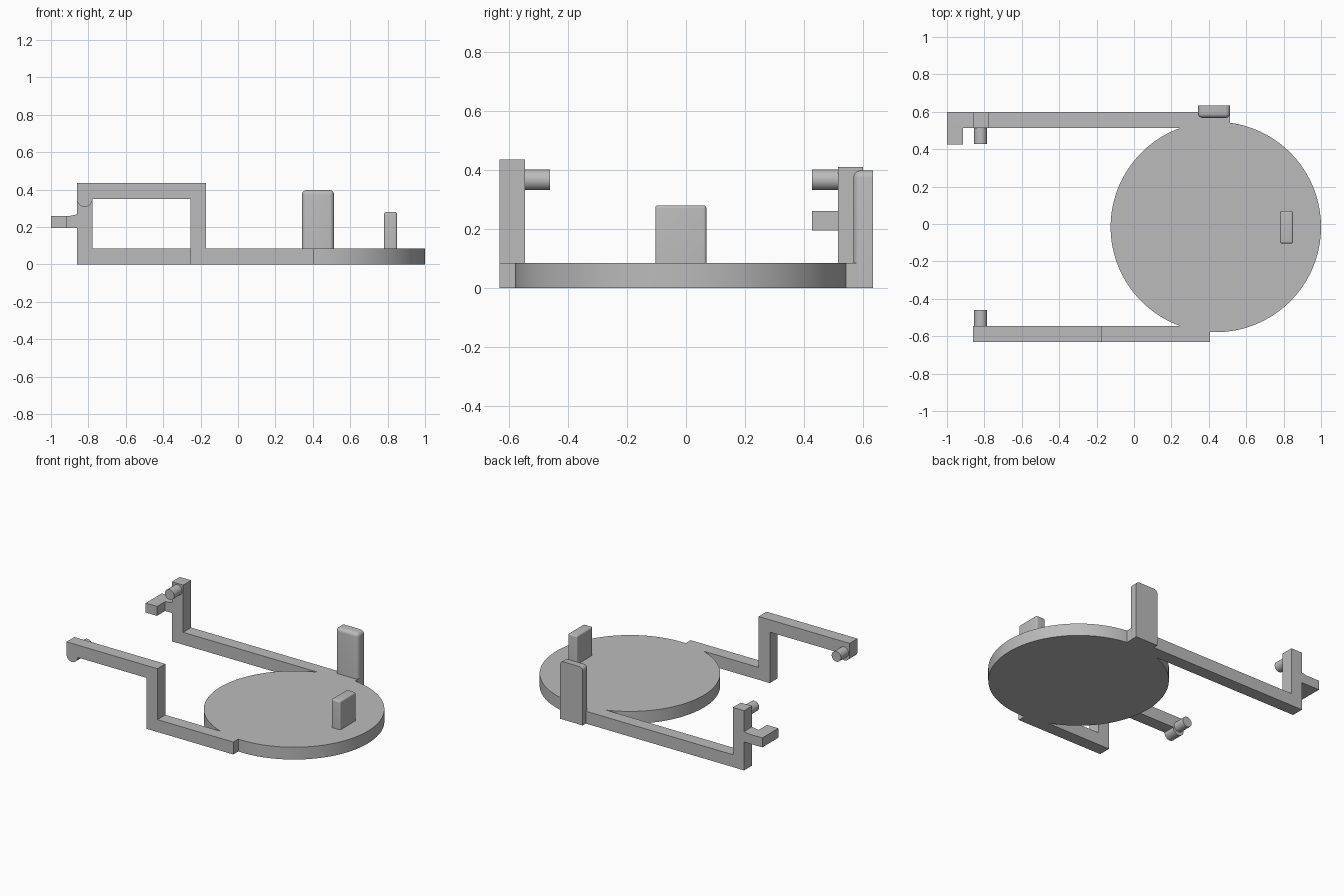
import bpy, bmesh, math
from mathutils import Matrix, Vector

if "Cube" in bpy.data.objects:
    bpy.data.objects.remove(bpy.data.objects["Cube"], do_unlink=True)

grey = bpy.data.materials.new("plain grey")
grey.use_nodes = True
GREY = (0.5, 0.5, 0.5, 1)
grey.diffuse_color = GREY
grey.node_tree.nodes["Principled BSDF"].inputs["Base Color"].default_value = GREY


def finish(name, bm):
    bmesh.ops.recalc_face_normals(bm, faces=bm.faces)
    mesh = bpy.data.meshes.new(name)
    bm.to_mesh(mesh)
    bm.free()
    mesh.materials.append(grey)
    obj = bpy.data.objects.new(name, mesh)
    bpy.context.collection.objects.link(obj)
    return obj


def smooth(obj):
    bpy.ops.object.select_all(action="DESELECT")
    obj.select_set(True)
    bpy.context.view_layer.objects.active = obj
    bpy.ops.object.shade_smooth_by_angle(angle=math.radians(30))


def extrude(name, points, y0, y1):
    """Extrude an outline in the x-z plane from y0 to y1."""
    bm = bmesh.new()
    face = bm.faces.new([bm.verts.new((x, y0, z)) for x, z in points])
    new = bmesh.ops.extrude_face_region(bm, geom=[face])["geom"]
    verts = [v for v in new if isinstance(v, bmesh.types.BMVert)]
    bmesh.ops.translate(bm, verts=verts, vec=(0, y1 - y0, 0))
    return finish(name, bm)


def cylinder(name, radius, depth, centre, along_y=False, sides=48):
    bm = bmesh.new()
    turn = Matrix.Rotation(math.pi / 2, 4, "X") if along_y else Matrix()
    bmesh.ops.create_cone(bm, cap_ends=True, segments=sides, radius1=radius,
                          radius2=radius, depth=depth,
                          matrix=Matrix.Translation(centre) @ turn)
    return finish(name, bm)


def tab(name, lo, hi, radius, rounded):
    """Upright block whose edges chosen by the rule are rounded."""
    lo, hi = Vector(lo), Vector(hi)
    bm = bmesh.new()
    bmesh.ops.create_cube(bm, size=1, matrix=Matrix.Translation((lo + hi) / 2)
                          @ Matrix.Diagonal((*(hi - lo), 1)))
    edges = [e for e in bm.edges if rounded((e.verts[0].co + e.verts[1].co) / 2)]
    bmesh.ops.bevel(bm, geom=edges, offset=radius, segments=5, profile=0.5, affect="EDGES")
    smooth(finish(name, bm))


def join(base, parts):
    for part in parts:
        mod = base.modifiers.new("union", "BOOLEAN")
        mod.operation, mod.solver, mod.object = "UNION", "EXACT", part
    bpy.context.view_layer.update()
    mesh = bpy.data.meshes.new_from_object(
        base.evaluated_get(bpy.context.evaluated_depsgraph_get()))
    base.modifiers.clear()
    base.data = mesh
    for part in parts:
        bpy.data.objects.remove(part, do_unlink=True)
    smooth(base)


T = 0.085      # plate thickness
PIN_X = -0.82

# Round base plate with both side arms
plate = cylinder("base_plate", 0.5625, T, (0.4375, -0.016, T / 2), sides=128)

# Front arm: low bar, riser, overhead bar with a rounded lobe under its end
lobe = [(PIN_X + 0.042 * math.cos(a), 0.35 - 0.042 * math.sin(a))
        for a in (math.pi * i / 16 for i in range(17))]
front_arm = extrude("front_arm", [(0.407, 0), (0.407, T), (-0.17, T), (-0.17, 0.435),
                    (-0.862, 0.435)] + lobe[::-1] + [(-0.255, 0.35), (-0.255, 0)],
                    -0.632, -0.546)

# Back arm: long low bar with a post at its end
back_arm = extrude("back_arm", [(0.512, 0), (0.512, T), (-0.777, T), (-0.777, 0.41),
                   (-0.862, 0.41), (-0.862, 0)], 0.514, 0.6)
join(plate, [front_arm, back_arm])

# Facing pivot pins
for name, y in (("front_pin", -0.506), ("back_pin", 0.472)):
    smooth(cylinder(name, 0.035, 0.09, (PIN_X, y, 0.366), along_y=True))

# L-shaped hook on the back post
hook = extrude("hook", [(-1, 0.195), (-1, 0.26), (-0.9, 0.26), (-0.862, 0.267),
               (-0.862, 0.195)], 0.514, 0.6)
tip = extrude("hook_tip", [(-1, 0.195), (-1, 0.26), (-0.914, 0.26), (-0.914, 0.195)],
              0.426, 0.52)
join(hook, [tip])

# Tall side tab, rounded on its inner and top edges
tab("tall_tab", (0.342, 0.567, 0), (0.514, 0.634, 0.398), 0.025,
    lambda m: m.z > 0.39 and m.y < 0.63 or m.y < 0.57 and m.z > 0.1)

# Small tab near the rim of the plate
tab("small_tab", (0.781, -0.104, T), (0.85, 0.069, 0.28), 0.01,
    lambda m: m.z > 0.1)
